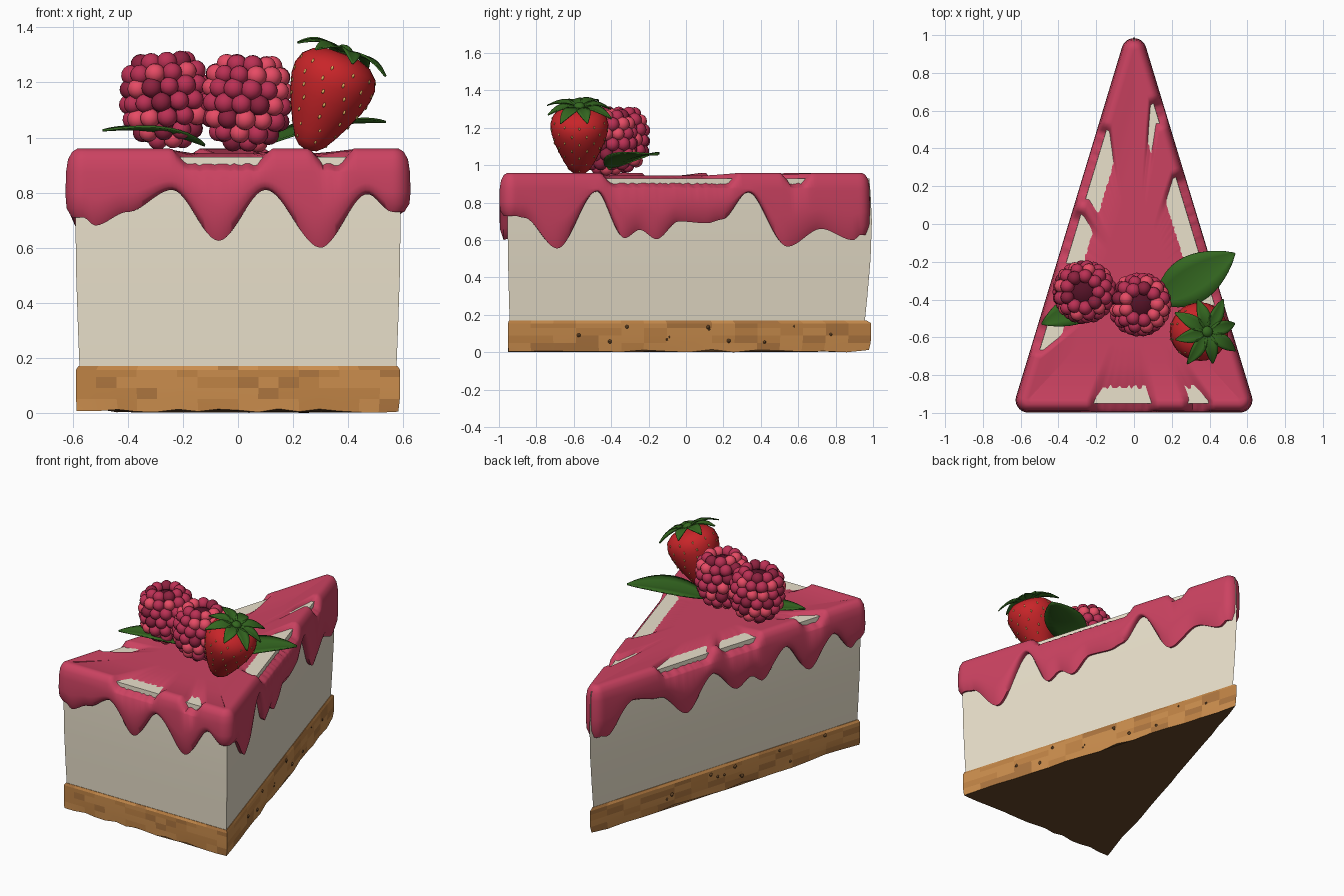
import bpy, bmesh, math, random
from mathutils import Vector, Matrix, Quaternion

if "Cube" in bpy.data.objects:
    bpy.data.objects.remove(bpy.data.objects["Cube"])
random.seed(4)


def mat(name, r, g, b):
    m = bpy.data.materials.new(name)
    m.diffuse_color = (r, g, b, 1)
    m.use_nodes = True
    m.node_tree.nodes["Principled BSDF"].inputs["Base Color"].default_value = m.diffuse_color
    return m


CREAM = mat("cream", .82, .75, .60)
GLAZE = mat("glaze", .60, .055, .12)
BISCUIT = [mat("biscuit", .60, .27, .075), mat("biscuit_mid", .53, .23, .06), mat("biscuit_dark", .42, .18, .05)]
BROWN = mat("dark_brown", .13, .06, .02)
BERRY = [mat("berry", .50, .03, .09), mat("berry_light", .80, .07, .13), mat("berry_dark", .27, .016, .05)]
CORE = mat("berry_core", .09, .006, .02)
RED = mat("strawberry_red", .58, .018, .022)
SEED = mat("seed_yellow", .75, .45, .12)
GREEN = mat("leaf_green", .035, .14, .015)


def finish(name, bm, mats, angle=40):
    bmesh.ops.remove_doubles(bm, verts=bm.verts, dist=1e-5)
    bmesh.ops.recalc_face_normals(bm, faces=bm.faces)
    me = bpy.data.meshes.new(name)
    bm.to_mesh(me)
    bm.free()
    ob = bpy.data.objects.new(name, me)
    bpy.context.scene.collection.objects.link(ob)
    for m in mats:
        me.materials.append(m)
    bpy.ops.object.select_all(action='DESELECT')
    ob.select_set(True)
    bpy.context.view_layer.objects.active = ob
    bpy.ops.object.shade_smooth_by_angle(angle=math.radians(angle))
    return ob


def loft(rings, caps=True):
    bm = bmesh.new()
    rows = [[bm.verts.new(p) for p in r] for r in rings]
    n = len(rows[0])
    for a, b in zip(rows, rows[1:]):
        for i in range(n):
            bm.faces.new((a[i], a[(i + 1) % n], b[(i + 1) % n], b[i]))
    if caps:
        bm.faces.new(rows[0])
        bm.faces.new(rows[-1])
    return bm


def ball(bm, matrix, index=0, u=12, v=8):
    res = bmesh.ops.create_uvsphere(bm, u_segments=u, v_segments=v, radius=1, matrix=matrix)
    for vert in res["verts"]:
        for f in vert.link_faces:
            f.material_index = index


def smooth_key(keys, x):
    for (x0, a), (x1, b) in zip(keys, keys[1:]):
        if x0 <= x <= x1:
            t = (x - x0) / (x1 - x0)
            return a + (b - a) * t * t * (3 - 2 * t)
    return keys[0][1] if x < keys[0][0] else keys[-1][1]


# slice footprint
TRI = [Vector((-.585, -.95, 0)), Vector((.585, -.95, 0)), Vector((0, .98, 0))]
SIDES = [(TRI[2] - TRI[1]).length, (TRI[0] - TRI[2]).length, (TRI[1] - TRI[0]).length]
INC = sum((p * s for p, s in zip(TRI, SIDES)), Vector()) / sum(SIDES)
INR = INC.y + .95


def offset_tri(d):
    return [INC + (p - INC) * (1 + d / INR) for p in TRI]


def tri_ring(d, z, n, dz=0, jitter=0):
    c = offset_tri(d)
    return [c[e].lerp(c[(e + 1) % 3], i / n)
            + Vector((random.uniform(-1, 1) * jitter, random.uniform(-1, 1) * jitter, z + random.uniform(0, dz)))
            for e in range(3) for i in range(n)]


# biscuit base with mottled sides and uneven underside
bm = loft([tri_ring(0, 0, 16, .016, .003), tri_ring(.002, .05, 16), tri_ring(.003, .09, 16),
           tri_ring(.003, .13, 16), tri_ring(.003, .155, 16), tri_ring(-.004, .17, 16)])
for f in bm.faces:
    f.material_index = 3 if len(f.verts) > 4 and f.calc_center_median().z < .05 else random.choice((0, 0, 0, 1, 1, 2))
    if len(f.verts) > 4 and f.calc_center_median().z > .1:
        f.material_index = 0
finish("biscuit_base", bm, BISCUIT + [BROWN], 20)

# dark crumbs on both long sides
bm = bmesh.new()
for a, b in ((1, 2), (2, 0)):
    for i in range(11):
        p = TRI[a].lerp(TRI[b], random.uniform(.06, .94)) + Vector((0, 0, random.uniform(.04, .145)))
        ball(bm, Matrix.Translation(p) @ Matrix.Scale(random.uniform(.006, .013), 4), 0, 8, 6)
finish("crumbs", bm, [BROWN])

# cream filling, sides slightly bulging
finish("cream_filling", loft([tri_ring(d, z, 8) for d, z in
       ((-.007, .165), (-.003, .3), (.002, .5), (.004, .7), (.002, .85), (0, .93))]), [CREAM], 30)

# glaze: drip heights and thin spots along each edge (front by x, long sides by y)
DRIPS = [
    [(-.56, .71), (-.52, .68), (-.4, .73), (-.24, .81), (-.07, .625), (.1, .81), (.3, .60), (.47, .795), (.56, .73)],
    [(-.93, .73), (-.88, .72), (-.7, .555), (-.49, .86), (-.34, .61), (-.26, .655), (-.17, .605), (-.05, .70),
     (.1, .69), (.18, .71), (.32, .855), (.53, .565), (.71, .66), (.88, .60), (.94, .64)],
    [(-.93, .71), (-.88, .67), (-.75, .80), (-.58, .62), (-.4, .82), (-.24, .65), (-.16, .70), (-.06, .65),
     (.12, .80), (.3, .60), (.5, .76), (.7, .80), (.88, .62), (.94, .64)]]
THIN = [[(-.24, .12), (.26, .42)], [(-.46, .27), (.5, .66)], [(-.7, -.5), (-.24, .07), (.1, .52)]]
core = offset_tri(-.018)
ctr = sum(core, Vector()) / 3
stations = []
for e in range(3):
    a, b = core[e], core[(e + 1) % 3]
    nrm = (b - a).cross(Vector((0, 0, 1))).normalized()
    c = core[(e + 2) % 3]
    nxt = (c - b).cross(Vector((0, 0, 1))).normalized()
    n = 80 if e == 0 else 120
    for i in range(n + 1):
        p = a.lerp(b, i / n)
        x = p.x if e == 0 else p.y
        thin = max(min(1, max(0, min(x - l, h - x) / .05)) for l, h in THIN[e])
        stations.append((p, nrm, smooth_key(DRIPS[e], x), thin * random.uniform(.85, 1)))
    ang = nrm.angle(nxt)
    for i in range(1, 10):
        v = Quaternion((0, 0, 1), ang * i / 10) @ nrm
        stations.append((b, v, stations[-1][2], 0))
rings = [[] for _ in range(12)]
for p, nrm, zb, t in stations:
    def put(i, q, z):
        rings[i].append((q.x, q.y, z))
    put(0, p.lerp(ctr, .5), .944)
    put(1, p.lerp(ctr, .3), .944)
    put(2, p.lerp(ctr, .16 if abs(nrm.y) < .9 else .05), .95 - .027 * t)
    put(3, p, .958 - .05 * t)
    top = max(.875, zb + .02)
    low = [(.022, .96 - .065 * t), (.042, .948 - .062 * t), (.057, .92 - .042 * t), (.064, top),
           (.066, zb + (top - zb) * .5), (.062, zb + (top - zb) * .2), (.043, zb), (.005, zb + .012)]
    for j, (d, z) in enumerate(low):
        put(4 + j, p + nrm * d, z)
bm = loft(rings, False)
bm.verts.ensure_lookup_table()
bm.faces.new([bm.verts[i] for i in range(len(stations))])
finish("glaze", bm, [GLAZE], 60)


# raspberries: staggered rings of drupelets round a dark core
def raspberry(name, centre, tilt):
    bm = bmesh.new()
    base = Matrix.Translation(centre) @ Matrix.Rotation(tilt, 4, 'Y')
    ball(bm, base @ Matrix.Diagonal((.125, .125, .145, 1)), 3, 24, 16)
    for k, (z, r, n) in enumerate(((-.14, .05, 5), (-.11, .095, 9), (-.06, .125, 12), (-.005, .135, 13),
                                   (.05, .133, 13), (.1, .12, 12), (.138, .085, 9))):
        for i in range(n):
            a = (i + .5 * (k % 2)) * math.tau / n
            s = .036 * random.uniform(.94, 1.08)
            ball(bm, base @ Matrix.Translation((r * math.cos(a), r * math.sin(a), z)) @ Matrix.Scale(s, 4),
                 random.choice((0, 0, 1, 2)))
    finish(name, bm, BERRY + [CORE], 60)


raspberry("raspberry_left", (-.262, -.36, 1.135), -.08)
raspberry("raspberry_right", (.03, -.425, 1.125), .06)

# strawberry: lathed body with seeds, leaning to the right
frame = Matrix.Translation((.25, -.57, .955)) @ Matrix.Rotation(math.radians(21), 4, 'Y')
PROF = [(0, .008), (.008, .035), (.03, .058), (.07, .082), (.13, .112), (.19, .138), (.245, .153), (.285, .155),
        (.325, .142), (.355, .11), (.372, .06), (.374, .01)]
finish("strawberry", loft([[frame @ Vector((r * math.cos(i * math.tau / 32), r * math.sin(i * math.tau / 32), t))
       for i in range(32)] for t, r in PROF]), [RED], 60)
bm = bmesh.new()
for k, t in enumerate((.04, .085, .13, .175, .22, .265, .31)):
    r = smooth_key(PROF, t)
    n = max(5, round(r * 75))
    for i in range(n):
        ball(bm, frame @ Matrix.Rotation((i + .5 * (k % 2)) * math.tau / n, 4, 'Z')
             @ Matrix.Translation((r, 0, t)) @ Matrix.Diagonal((.004, .005, .009, 1)), 0, 6, 4)
finish("strawberry_seeds", bm, [SEED], 60)


# pointed leaf running from base to tip, folded along its midrib
def add_leaf(bm, base, tip, half, arch, fold, up):
    base, tip = Vector(base), Vector(tip)
    side = (tip - base).cross(up).normalized()
    rows = []
    for i in range(13):
        t = i / 12
        w = half * math.sin(math.pi * t ** .85) ** .8 if 0 < i < 12 else .003
        mid = base.lerp(tip, t) + up * arch * math.sin(math.pi * t)
        rows.append([bm.verts.new(mid + side * w * s + up * fold * abs(s) * w) for s in (-1, -.5, 0, .5, 1)])
    for a, b in zip(rows, rows[1:]):
        for j in range(4):
            bm.faces.new((a[j], a[j + 1], b[j + 1], b[j]))


def thicken(ob, t):
    m = ob.modifiers.new("thickness", 'SOLIDIFY')
    m.thickness = t


# strawberry calyx and stem
bm = bmesh.new()
up = (frame.to_3x3() @ Vector((0, 0, 1))).normalized()
for i in range(8):
    a = i * math.tau / 8 + .25
    d = Vector((math.cos(a), math.sin(a), 0))
    reach = .20 if i % 2 else .175
    add_leaf(bm, frame @ (d * .01 + Vector((0, 0, .38))), frame @ (d * reach + Vector((0, 0, .355))),
             .036, .022, .2, up)
ball(bm, frame @ Matrix.Translation((0, 0, .387)) @ Matrix.Diagonal((.03, .03, .02, 1)))
thicken(finish("strawberry_calyx", bm, [GREEN], 60), .006)

# garnish leaves
for name, b, t, h in (("leaf_right", (.12, -.41, .985), (.535, -.155, 1.06), .125),
                      ("leaf_left", (-.12, -.36, .975), (-.49, -.53, 1.03), .085)):
    bm = bmesh.new()
    add_leaf(bm, b, t, h, .025, .15, Vector((0, 0, 1)))
    thicken(finish(name, bm, [GREEN], 60), .008)
